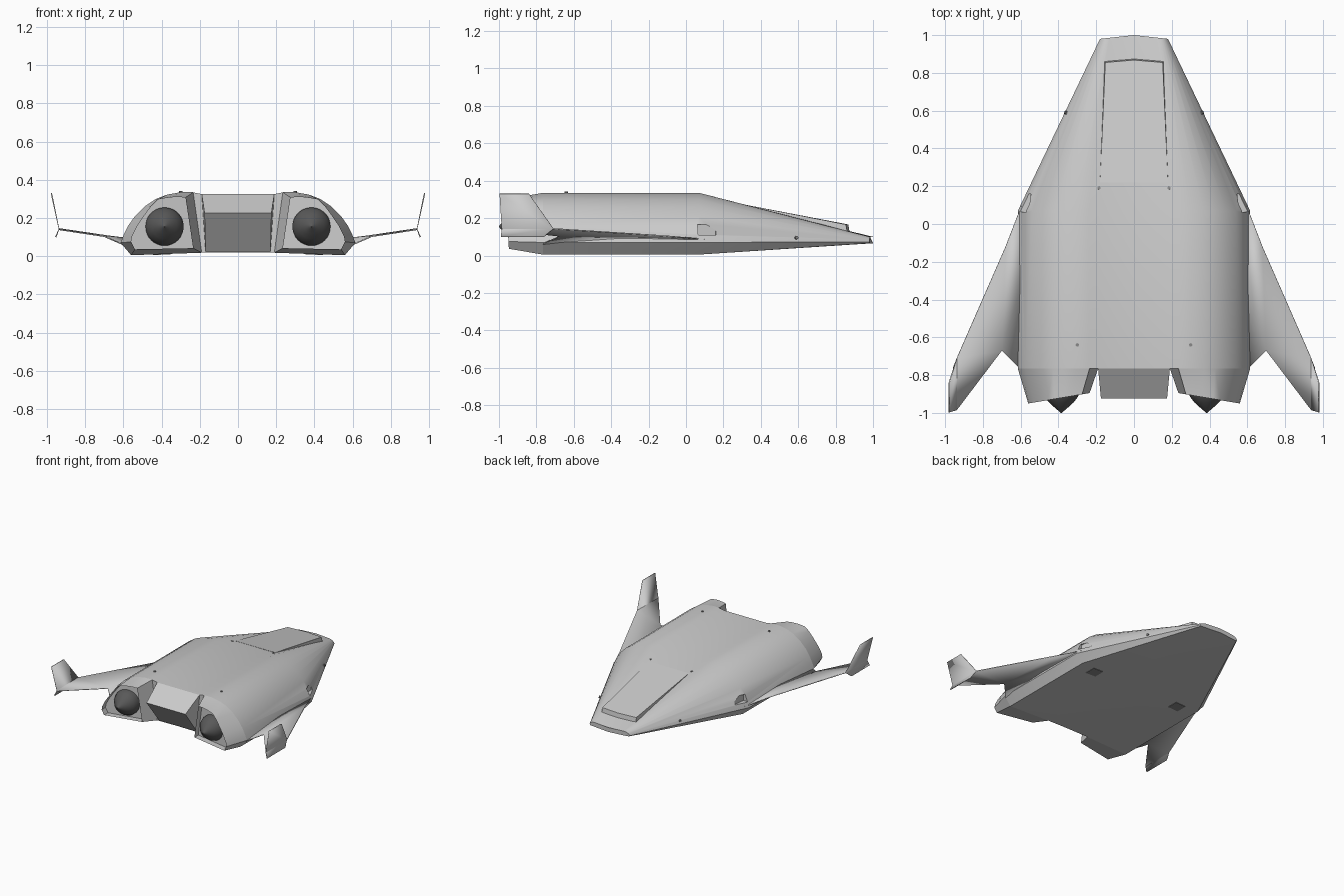
import bpy, bmesh, math
from mathutils import Vector, Matrix

if "Cube" in bpy.data.objects:
    bpy.data.objects.remove(bpy.data.objects["Cube"])


def material(name, v):
    m = bpy.data.materials.new(name)
    m.diffuse_color = (v, v, v, 1)
    m.use_nodes = True
    m.node_tree.nodes["Principled BSDF"].inputs["Base Color"].default_value = m.diffuse_color
    return m


HULL = material("hull grey", 0.6)
DARK = material("engine dark grey", 0.1)
VENT = material("vent grey", 0.25)


def finish(name, bm, mat, angle=30):
    bmesh.ops.recalc_face_normals(bm, faces=bm.faces)
    me = bpy.data.meshes.new(name)
    bm.to_mesh(me)
    bm.free()
    ob = bpy.data.objects.new(name, me)
    bpy.context.collection.objects.link(ob)
    me.materials.append(mat)
    smooth(ob, angle)
    return ob


def smooth(ob, angle):
    bpy.ops.object.select_all(action='DESELECT')
    ob.select_set(True)
    bpy.context.view_layer.objects.active = ob
    bpy.ops.object.shade_smooth_by_angle(angle=math.radians(angle))


def loft(bm, rings, cap_start=True, cap_end=True):
    """Skin closed rings of 3D points; returns the last cap."""
    vs = [[bm.verts.new(p) for p in r] for r in rings]
    n = len(vs[0])
    for a, b in zip(vs, vs[1:]):
        for i in range(n):
            j = (i + 1) % n
            bm.faces.new((a[i], a[j], b[j], b[i]))
    if cap_start:
        bm.faces.new(vs[0][::-1])
    return bm.faces.new(vs[-1]) if cap_end else None


def mirrored(half):
    """Close a half ring whose first and last points lie on the centre plane."""
    return half + [(-x, y, z) for x, y, z in half[-2:0:-1]]


# Hull: constant rear section tapering straight to a blunt nose
SECTION = [(0, .325), (.19, .325), (.24, .335), (.30, .335), (.37, .323), (.43, .30),
           (.49, .26), (.54, .21), (.575, .16), (.60, .11), (.615, .07),
           (.56, .005), (.19, .018), (0, .02)]
NOSE = [(0, .10), (.12, .10), (.13, .10), (.14, .099), (.148, .097), (.155, .095),
        (.162, .092), (.167, .089), (.172, .085), (.177, .08), (.18, .073),
        (.172, .066), (.10, .065), (0, .065)]
bm = bmesh.new()
loft(bm, [mirrored([(x, -.765, z) for x, z in SECTION]),
          mirrored([(x, .07, z) for x, z in SECTION]),
          mirrored([(x, 1 - .11 * x, z) for x, z in NOSE])])
hull = finish("hull", bm, HULL)

# Side intakes: slanted notches cut into the hull
for s in (1, -1):
    bm = bmesh.new()
    bmesh.ops.create_cube(bm, size=1)
    bmesh.ops.scale(bm, vec=(.08, .10, .055), verts=bm.verts)
    bmesh.ops.rotate(bm, matrix=Matrix.Rotation(math.radians(s * 8), 3, 'Z'), verts=bm.verts)
    bmesh.ops.translate(bm, vec=(s * .592, .115, .138), verts=bm.verts)
    cutter = finish("intake_cutter", bm, HULL)
    mod = hull.modifiers.new("intake", 'BOOLEAN')
    mod.operation, mod.solver, mod.object = 'DIFFERENCE', 'EXACT', cutter
    bpy.context.view_layer.objects.active = hull
    bpy.ops.object.modifier_apply(modifier=mod.name)
    bpy.data.objects.remove(cutter)
smooth(hull, 30)

# Tail deck: wedge between the engine pods
bm = bmesh.new()
TAIL = [(.19, -.74, .325), (.19, -.765, .325), (.175, -.925, .225), (.17, -.77, .024), (.17, -.74, .02)]
loft(bm, [[(s * x, y, z) for x, y, z in TAIL] for s in (-1, 1)])
finish("tail_deck", bm, HULL)

# Canopy: raised flat wedge on the nose
bm = bmesh.new()
TOP = [(-.18, .22, .29), (-.152, .855, .166), (0, .868, .166), (.152, .855, .166), (.18, .22, .29)]
loft(bm, [[(x * 1.03, y + (.008 if y > .5 else 0), z - .05) for x, y, z in TOP], TOP])
finish("canopy", bm, HULL)

POD = [(.235, .335), (.30, .335), (.37, .323), (.43, .30), (.49, .26), (.54, .21), (.575, .16),
       (.60, .11), (.615, .07), (.56, .005), (.19, .018)]
RIM = [(.275, .307), (.31, .31), (.36, .308), (.42, .297), (.455, .262), (.495, .207), (.53, .155),
       (.555, .105), (.56, .075), (.54, .036), (.235, .042)]
SPIKE = [(.1, -.84), (.1, -.885), (.088, -.915), (.065, -.945), (.035, -.972), (.002, -1.0)]

for s, side in ((1, "right"), (-1, "left")):
    # Engine pod with an inset, recessed rear opening
    bm = bmesh.new()
    face = loft(bm, [[(s * x, -.765, z) for x, z in POD],
                     [(s * x, -.895 - .17 * (x - .235), z) for x, z in RIM]], cap_start=False)
    bmesh.ops.inset_individual(bm, faces=[face], thickness=.018)
    out = bmesh.ops.extrude_face_region(bm, geom=[face])
    bmesh.ops.delete(bm, geom=[face], context='FACES_ONLY')
    bmesh.ops.translate(bm, vec=(0, .05, 0),
                        verts=[v for v in out["geom"] if isinstance(v, bmesh.types.BMVert)])
    finish(side + "_engine_pod", bm, HULL)

    # Engine spike
    bm = bmesh.new()
    N = 32
    loft(bm, [[(s * .385 + r * math.cos(2 * math.pi * i / N), y,
                .155 + r * math.sin(2 * math.pi * i / N)) for i in range(N)] for r, y in SPIKE])
    finish(side + "_engine_spike", bm, DARK)

    # Wing with upright fin and small lower fin
    P = dict(a=(.595, .10, .085), b=(.68, -.12, .105), c=(.938, -.71, .143), d=(.938, -.985, .14),
             e=(.70, -.67, .104), f=(.60, -.77, .06), g=(.60, -.33, .095),
             h=(.978, -.84, .33), i=(.978, -.997, .33), j=(.955, -.76, .10), k=(.955, -.99, .10))
    bm = bmesh.new()
    V = {k: bm.verts.new((s * x, y, z)) for k, (x, y, z) in P.items()}
    for f in ("abg", "gbe", "gef", "bce", "cde", "chid", "cdkj"):
        bm.faces.new([V[k] for k in f])
    wing = finish(side + "_wing", bm, HULL, 20)
    sol = wing.modifiers.new("thickness", 'SOLIDIFY')
    sol.thickness, sol.offset = .007, 0

    # Underside vent plate
    bm = bmesh.new()
    bmesh.ops.create_cube(bm, size=1)
    bmesh.ops.scale(bm, vec=(.09, .09, .006), verts=bm.verts)
    bmesh.ops.rotate(bm, matrix=Matrix.Rotation(s * .035, 3, 'Y'), verts=bm.verts)
    bmesh.ops.translate(bm, vec=(s * .40, .02, .0105), verts=bm.verts)
    finish(side + "_vent", bm, VENT)

    # Thruster ports along the side and top
    for p, d in (((.362, .59, .095), (.9, .4, .15)), ((.185, .19, .295), (0, .25, 1)),
                 ((.30, -.64, .335), (0, 0, 1))):
        bm = bmesh.new()
        q = Vector((0, 0, 1)).rotation_difference(Vector((s * d[0], d[1], d[2])))
        bmesh.ops.create_cone(bm, cap_ends=True, segments=10, radius1=.009, radius2=.009, depth=.012,
                              matrix=Matrix.Translation((s * p[0], p[1], p[2])) @ q.to_matrix().to_4x4())
        finish(side + "_thruster_port", bm, VENT)
